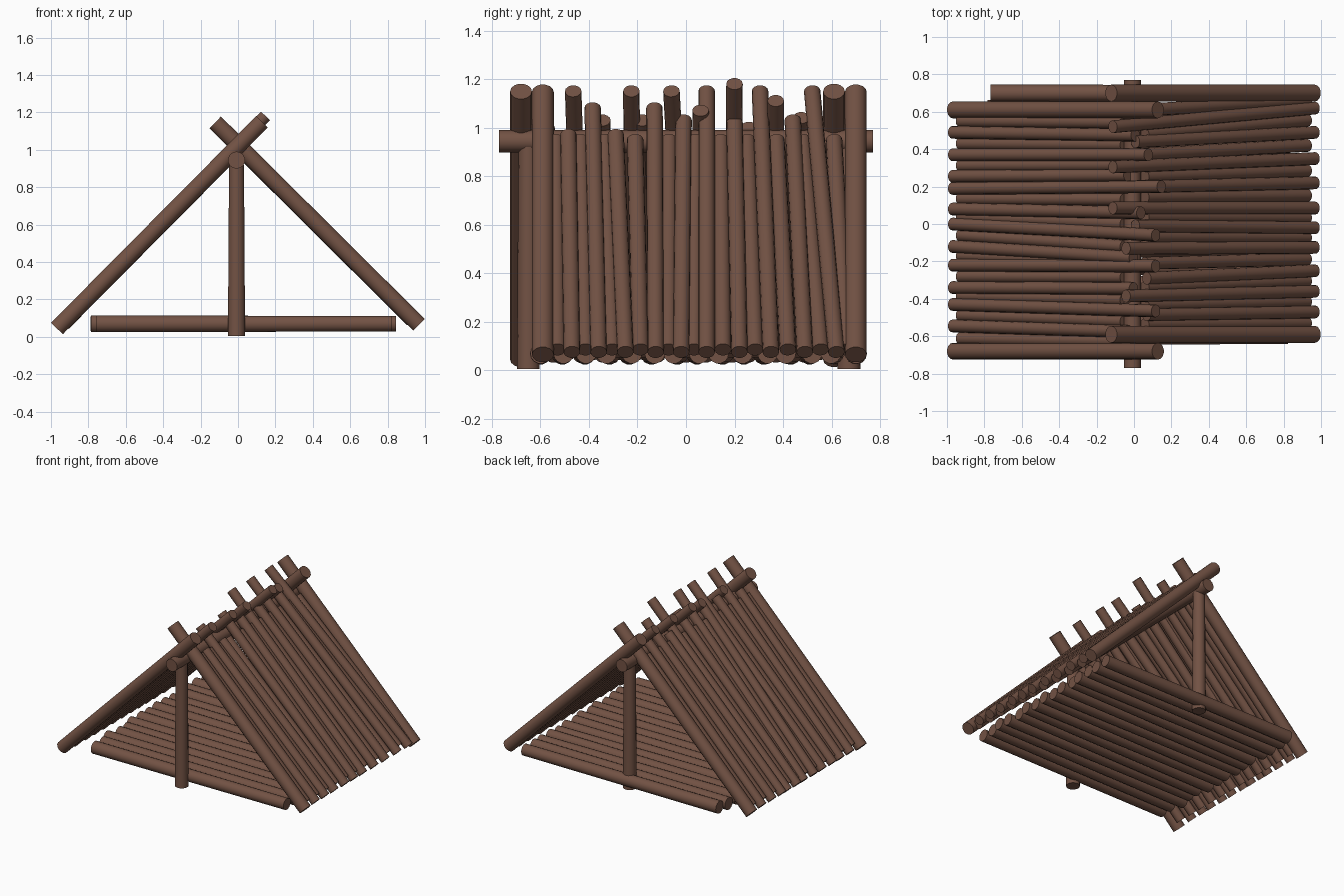
import bpy, bmesh, math, random
from mathutils import Vector

if "Cube" in bpy.data.objects:
    bpy.data.objects.remove(bpy.data.objects["Cube"])

random.seed(4)
bark = bpy.data.materials.new("brown bark")
bark.diffuse_color = (0.17, 0.085, 0.058, 1)
bark.use_nodes = True
bark.node_tree.nodes["Principled BSDF"].inputs["Base Color"].default_value = bark.diffuse_color


def log(name, a, b, r1, r2=None, sides=14):
    """Tapered round log between two points."""
    a, b = Vector(a), Vector(b)
    d = b - a
    bm = bmesh.new()
    bmesh.ops.create_cone(bm, cap_ends=True, segments=sides, radius1=r1,
                          radius2=r2 or r1, depth=d.length)
    me = bpy.data.meshes.new(name)
    for f in bm.faces:
        f.smooth = len(f.verts) == 4
    for e in bm.edges:
        e.smooth = all(len(f.verts) == 4 for f in e.link_faces)
    bm.to_mesh(me)
    bm.free()
    me.materials.append(bark)
    ob = bpy.data.objects.new(name, me)
    ob.location = (a + b) / 2
    ob.rotation_mode = 'QUATERNION'
    ob.rotation_quaternion = Vector((0, 0, 1)).rotation_difference(d.normalized())
    bpy.context.collection.objects.link(ob)
    return ob


# Ridge pole and the two upright posts
log("ridge_pole", (-0.008, -0.77, 0.945), (-0.008, 0.77, 0.945), 0.046)
log("front_post", (-0.008, -0.65, 0.005), (-0.008, -0.65, 0.92), 0.047, 0.041)
log("back_post", (-0.008, 0.672, 0.005), (-0.008, 0.672, 0.92), 0.047, 0.041)


def roof(side, foot, top, mains, slats):
    """One roof slope: heavy end rafters, outer slats, inner gap fillers."""
    foot, top = Vector(foot), Vector(top)          # (x, z) of the slope axis
    d = (top - foot).normalized()
    n = Vector((-d.y, d.x))
    if n.y < 0:
        n = -n                                     # outward normal

    def at(y, z, off):
        p = foot + d * ((z - foot.y) / d.y) + n * off
        return (p.x, y, p.y)

    for y in mains:
        log(side + "_end_rafter", at(y, foot.y, 0), at(y, top.y, 0), 0.045)
    for y0, y1, zt in slats:
        log(side + "_outer_slat", at(y0, foot.y + 0.004, 0.009),
            at(y1, zt - 0.025, 0.009), 0.034)
    rows = sorted([(y, y) for y in mains] + [s[:2] for s in slats])
    for (a0, a1), (b0, b1) in zip(rows, rows[1:]):
        log(side + "_inner_slat", at((a0 + b0) / 2, foot.y + 0.03, -0.013),
            at((a1 + b1) / 2, 0.96, -0.013), 0.034)


# Slats: y at foot, y at top, height of the top end
roof("left", (-0.968, 0.045), (0.128, 1.15), (-0.68, 0.61), [
    (-0.545, -0.575, 1.02), (-0.43, -0.465, 1.17), (-0.34, -0.345, 1.05),
    (-0.22, -0.225, 1.17), (-0.12, -0.18, 1.05), (0.0, -0.06, 1.17),
    (0.08, 0.06, 1.09), (0.19, 0.2, 1.2), (0.255, 0.26, 1.02),
    (0.37, 0.37, 1.13), (0.49, 0.475, 1.06)])
roof("right", (0.967, 0.065), (-0.122, 1.147), (-0.59, 0.70), [
    (-0.47, -0.485, 0.99), (-0.36, -0.385, 1.10), (-0.25, -0.29, 0.99),
    (-0.125, -0.13, 1.10), (-0.02, -0.01, 1.05), (0.085, 0.085, 1.17),
    (0.22, 0.2, 1.04), (0.35, 0.305, 1.17), (0.49, 0.44, 1.05),
    (0.62, 0.52, 1.17)])

# Floor of logs laid side to side
count = 15
for i in range(count):
    y = -0.6 + 1.3 * i / (count - 1)
    edge = i in (0, count - 1)
    w = 0 if edge else random.uniform(-0.012, 0.012)
    log("floor_log", (-0.77 - random.uniform(-0.02, 0.02), y + w, 0.07),
        (0.84 + random.uniform(-0.02, 0.01), y - w, 0.07), 0.046, 0.042)
